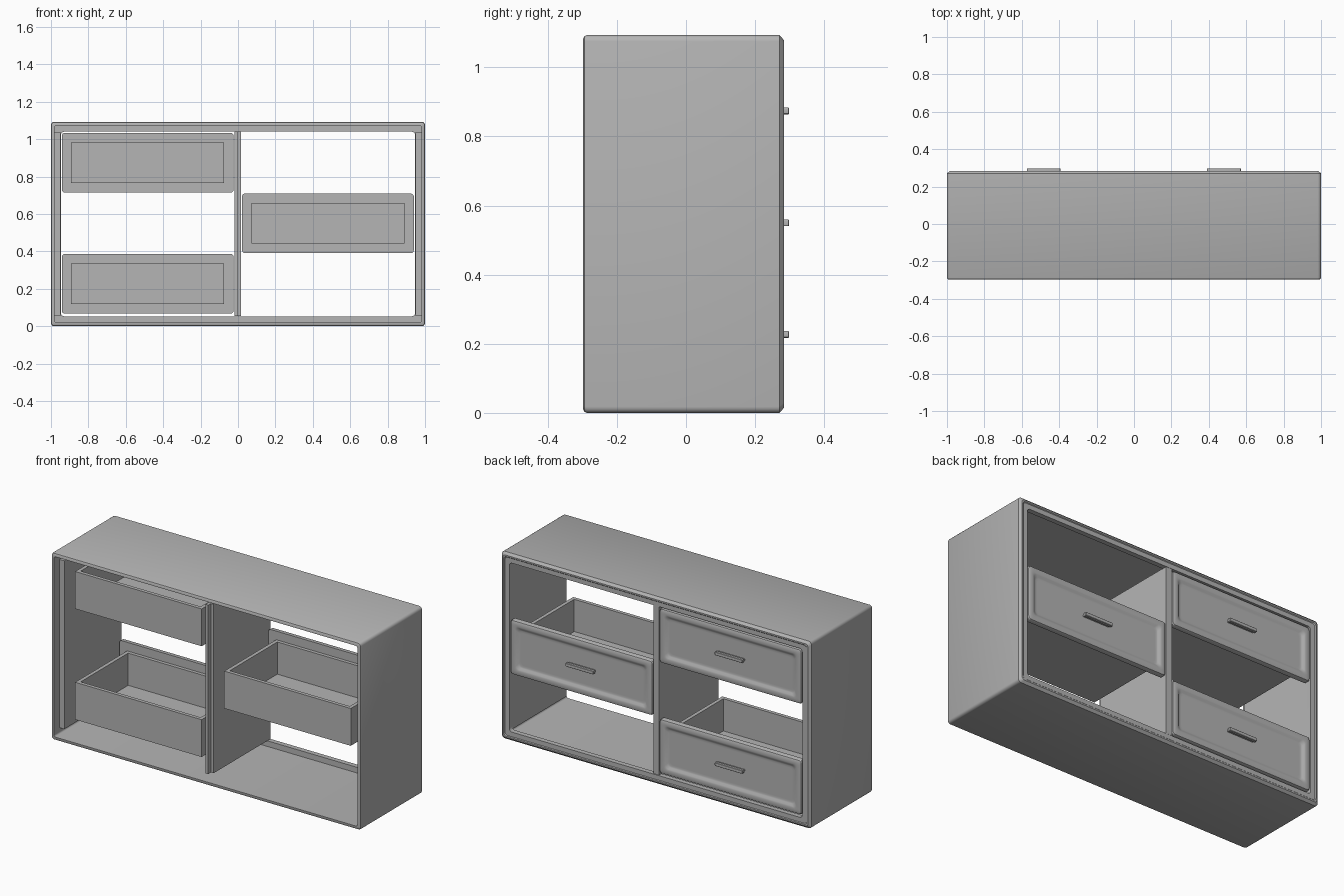
import bpy, bmesh, math

if "Cube" in bpy.data.objects:
    bpy.data.objects.remove(bpy.data.objects["Cube"])

# Mid-grey finish for every part
grey = bpy.data.materials.new("mid_grey")
grey.diffuse_color = (0.46, 0.46, 0.46, 1)
grey.use_nodes = True
grey.node_tree.nodes["Principled BSDF"].inputs["Base Color"].default_value = grey.diffuse_color

def finish(bm, name, smooth=True):
    bmesh.ops.recalc_face_normals(bm, faces=bm.faces)
    me = bpy.data.meshes.new(name)
    bm.to_mesh(me)
    bm.free()
    me.materials.append(grey)
    ob = bpy.data.objects.new(name, me)
    bpy.context.collection.objects.link(ob)
    if smooth:
        bpy.ops.object.select_all(action='DESELECT')
        ob.select_set(True)
        bpy.context.view_layer.objects.active = ob
        bpy.ops.object.shade_smooth_by_angle(angle=math.radians(30))
    return ob

def loft(name, rect, loops, ring=False, seg=4):
    """Loft rounded rectangles in XZ; loops are (inset, y, corner radius)."""
    x0, x1, z0, z1 = rect
    bm = bmesh.new()
    rows = []
    for d, y, r in loops:
        row = []
        corners = [(x1-d-r, z1-d-r), (x0+d+r, z1-d-r), (x0+d+r, z0+d+r), (x1-d-r, z0+d+r)]
        for k, (cx, cz) in enumerate(corners):
            for i in range(seg + 1):
                a = math.pi / 2 * (k + i / seg)
                row.append(bm.verts.new((cx + r*math.cos(a), y, cz + r*math.sin(a))))
        rows.append(row)
    n = len(rows[0])
    pairs = list(zip(rows, rows[1:]))
    if ring:
        pairs.append((rows[-1], rows[0]))
    else:
        bm.faces.new(rows[0])
        bm.faces.new(rows[-1])
    for a, b in pairs:
        for i in range(n):
            j = (i + 1) % n
            bm.faces.new((a[i], a[j], b[j], b[i]))
    return finish(bm, name)

def box_bm(x0, x1, y0, y1, z0, z1):
    bm = bmesh.new()
    bmesh.ops.create_cube(bm, size=1)
    for v in bm.verts:
        v.co = ((x0+x1)/2 + v.co.x*(x1-x0), (y0+y1)/2 + v.co.y*(y1-y0), (z0+z1)/2 + v.co.z*(z1-z0))
    return bm

# Outer shell with front frame, open at both ends
loft("cabinet_shell", (-1, 1, 0, 1.093), [
    (0.012, -0.298, 0.012), (0.003, -0.294, 0.016), (0, -0.287, 0.018), (0, 0.27, 0.018),
    (0.004, 0.274, 0.018), (0.014, 0.283, 0.015), (0.022, 0.283, 0.015), (0.026, 0.279, 0.015),
    (0.053, 0.279, 0.018), (0.053, 0.25, 0.018), (0.02, 0.25, 0.01), (0.02, -0.298, 0.01)], ring=True)

# Side liners and central divider
for s, side in ((-1, "left"), (1, "right")):
    xa, xb = sorted((s*0.982, s*0.948))
    finish(box_bm(xa, xb, -0.25, 0.252, 0.055, 1.038), side + "_liner", False)
finish(box_bm(-0.02, 0.017, -0.25, 0.277, 0.055, 1.042), "divider", False)
finish(box_bm(-0.018, 0.0, -0.275, -0.249, 0.055, 1.042), "divider_back_strip", False)

def drawer(name, x0, x1, z0, z1):
    # Front with soft raised rim and recessed panel
    loft(name + "_front", (x0, x1, z0, z1), [
        (0, 0.25, 0.015), (0, 0.272, 0.015), (0.003, 0.278, 0.015), (0.01, 0.281, 0.015),
        (0.03, 0.281, 0.02), (0.038, 0.279, 0.02), (0.047, 0.272, 0.02),
        (0.055, 0.270, 0.02), (0.065, 0.270, 0.018)])
    # Open-topped box behind the front
    bm = box_bm(x0 + 0.05, x1 - 0.05, -0.23, 0.251, z0 + 0.05, z1 - 0.05)
    bm.normal_update()
    top = max(bm.faces, key=lambda f: f.calc_center_median().z)
    bmesh.ops.inset_region(bm, faces=[top], thickness=0.03)
    depth = (z1 - z0) - 0.1 - 0.03
    bmesh.ops.translate(bm, verts=bmesh.ops.extrude_discrete_faces(bm, faces=[top])["faces"][0].verts,
                        vec=(0, 0, -depth))
    finish(bm, name + "_box", False)
    # Handle bar
    cx, cz = (x0 + x1) / 2, (z0 + z1) / 2
    loft(name + "_handle", (cx - 0.09, cx + 0.09, cz - 0.01, cz + 0.01), [
        (0.004, 0.26, 0.003), (0.004, 0.281, 0.003), (0, 0.282, 0.004),
        (0, 0.296, 0.004), (0.002, 0.298, 0.004)], seg=3)

drawer("top_drawer", -0.942, -0.024, 0.715, 1.033)
drawer("bottom_drawer", -0.942, -0.024, 0.068, 0.386)
drawer("middle_drawer", 0.022, 0.94, 0.391, 0.709)
